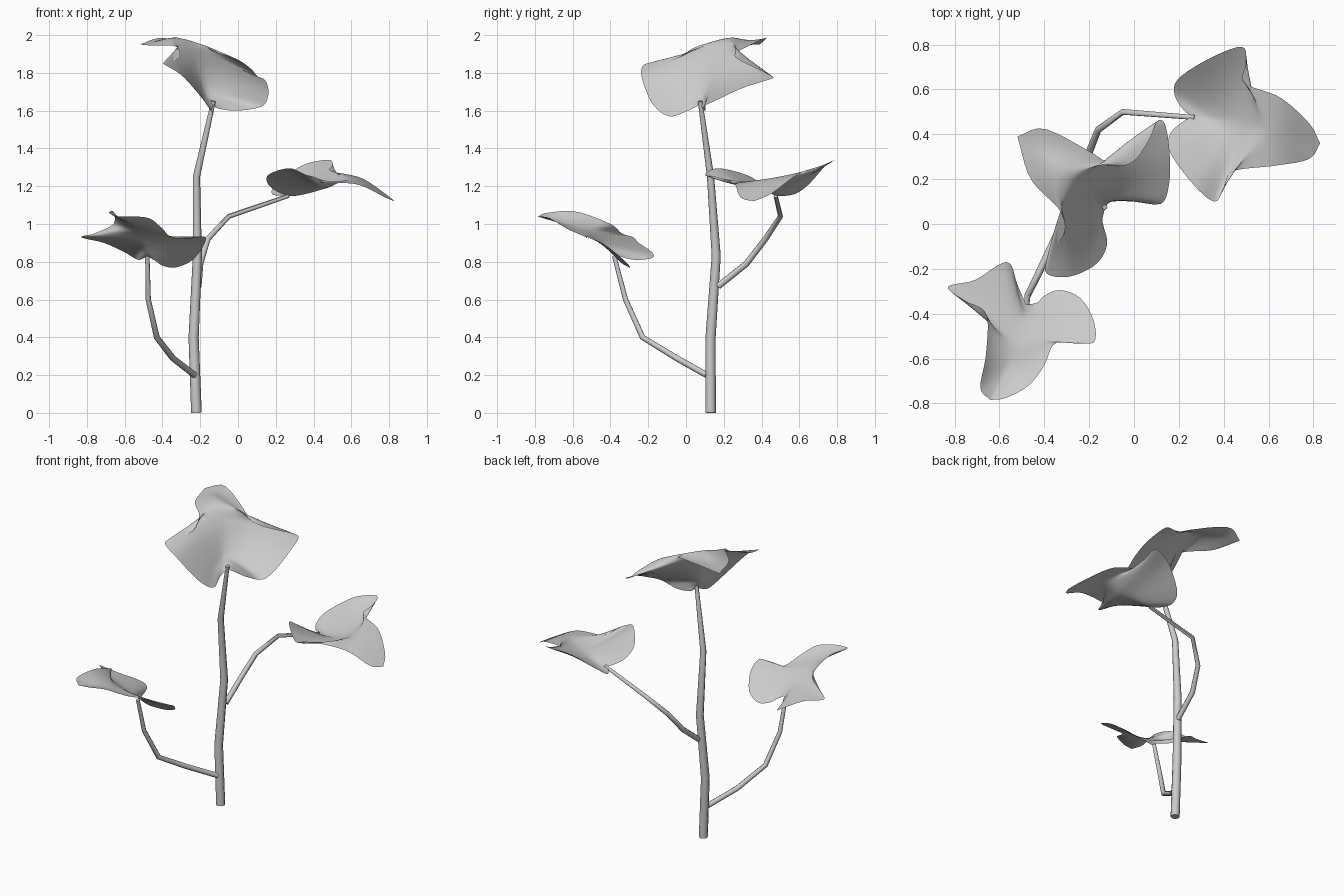
import bpy
from mathutils import Vector

cube = bpy.data.objects.get("Cube")
if cube:
    bpy.data.objects.remove(cube, do_unlink=True)

# One plain grey for the whole plant
grey = bpy.data.materials.new("plain_grey")
grey.use_nodes = True
grey.diffuse_color = (0.6, 0.6, 0.6, 1)
grey.node_tree.nodes["Principled BSDF"].inputs["Base Color"].default_value = grey.diffuse_color


def spline(points, t):
    """Smooth curve through the points, t from 0 to 1."""
    pts = [Vector(p) for p in points]
    last = len(pts) - 1
    i = min(int(t * last), last - 1)
    u = t * last - i
    b, c = pts[i], pts[i + 1]
    a = pts[i - 1] if i > 0 else b * 2 - c
    d = pts[i + 2] if i + 2 <= last else c * 2 - b
    slope_in, slope_out = (c - a) / 2, (d - b) / 2
    return (b + slope_in * u
            + ((c - b) * 3 - slope_in * 2 - slope_out) * u ** 2
            + ((b - c) * 2 + slope_in + slope_out) * u ** 3)


def finish(obj, angle):
    """Assign the material and smooth the shading."""
    obj.data.materials.clear()
    obj.data.materials.append(grey)
    bpy.ops.object.select_all(action='DESELECT')
    obj.select_set(True)
    bpy.context.view_layer.objects.active = obj
    bpy.ops.object.shade_smooth_by_angle(angle=angle)


def stalk(name, path, thick, thin):
    """Tapered tube that follows a bent path."""
    curve = bpy.data.curves.new(name, 'CURVE')
    curve.dimensions = '3D'
    curve.bevel_depth = 1
    curve.bevel_resolution = 2
    curve.use_fill_caps = True
    line = curve.splines.new('POLY')
    line.points.add(len(path) - 1)
    for i, (point, position) in enumerate(zip(line.points, path)):
        point.co = (*position, 1)
        blend = (i / (len(path) - 1)) ** 2
        point.radius = thick + (thin - thick) * blend
    obj = bpy.data.objects.new(name, curve)
    bpy.context.collection.objects.link(obj)
    bpy.ops.object.select_all(action='DESELECT')
    obj.select_set(True)
    bpy.context.view_layer.objects.active = obj
    bpy.ops.object.convert(target='MESH')
    finish(bpy.context.object, 0.8)


def leaf(name, base, tip, rib, one_side, other_side, rows=48, half=8):
    """Three-lobed blade: rows run from one edge over the midrib to the other."""
    middle, edge_a, edge_b = ([base, *part, tip] for part in (rib, one_side, other_side))
    columns = 2 * half + 1
    verts, faces = [], []
    for r in range(rows + 1):
        t = r / rows
        a, m, b = spline(edge_a, t), spline(middle, t), spline(edge_b, t)
        for c in range(-half, half + 1):
            s = c / half
            straight = m + (b - m) * s if s > 0 else m + (m - a) * s
            rounded = m + (b - a) * s / 2 + ((a + b) / 2 - m) * s * s
            verts.append(straight.lerp(rounded, 0.7))
    for r in range(rows):
        for c in range(columns - 1):
            k = r * columns + c
            faces.append((k, k + 1, k + columns + 1, k + columns))
    mesh = bpy.data.meshes.new(name)
    mesh.from_pydata(verts, [], faces)
    obj = bpy.data.objects.new(name, mesh)
    bpy.context.collection.objects.link(obj)
    # Merge the rows that meet in a point at the base and tip
    bpy.context.view_layer.objects.active = obj
    bpy.ops.object.select_all(action='DESELECT')
    obj.select_set(True)
    bpy.ops.object.mode_set(mode='EDIT')
    bpy.ops.mesh.select_all(action='SELECT')
    bpy.ops.mesh.remove_doubles(threshold=0.0005)
    bpy.ops.mesh.normals_make_consistent(inside=False)
    bpy.ops.object.mode_set(mode='OBJECT')
    # Turn the upper side outwards
    if sum(p.normal.z * p.area for p in mesh.polygons) < 0:
        mesh.flip_normals()
    finish(obj, 3.0)


# Stem and side branches
stalk("main_stem", [(-.22, .13, 0), (-.235, .13, .4), (-.215, .16, .83),
                    (-.22, .13, 1.25), (-.13, .075, 1.65)], .028, .012)
stalk("lower_branch", [(-.23, .11, .2), (-.345, -.05, .29), (-.43, -.23, .4),
                       (-.475, -.32, .6), (-.48, -.38, .83)], .017, .012)
stalk("upper_branch", [(-.21, .17, .67), (-.2, .32, .79), (-.16, .42, .92),
                       (-.05, .5, 1.04), (.27, .475, 1.15)], .017, .011)

# Leaves: each edge runs from the base round a side lobe to the tip
leaf("lower_leaf", (-.48, -.36, .83), (-.64, -.785, 1.04),
     [(-.5, -.43, .89), (-.53, -.55, .97)],
     [(-.52, -.27, .81), (-.55, -.18, .82), (-.6, -.18, .85), (-.71, -.25, .9),
      (-.83, -.28, .93), (-.76, -.34, .95), (-.66, -.4, 1.0), (-.66, -.58, 1.065),
      (-.685, -.73, 1.06)],
     [(-.43, -.35, .8), (-.4, -.32, .78), (-.33, -.295, .77), (-.24, -.33, .81),
      (-.18, -.43, .89), (-.18, -.53, .935), (-.28, -.515, .92), (-.36, -.54, .935),
      (-.4, -.63, .975), (-.47, -.72, 1.03), (-.57, -.775, 1.04)])
leaf("upper_leaf", (.26, .48, 1.15), (.83, .36, 1.12),
     [(.34, .465, 1.155), (.47, .44, 1.19), (.62, .41, 1.235)],
     [(.22, .51, 1.15), (.18, .58, 1.16), (.2, .65, 1.21), (.34, .74, 1.31),
      (.48, .79, 1.34), (.5, .72, 1.31), (.49, .63, 1.28), (.65, .565, 1.245),
      (.78, .45, 1.16)],
     [(.21, .45, 1.17), (.16, .4, 1.21), (.16, .32, 1.26), (.27, .17, 1.295),
      (.36, .1, 1.26), (.4, .16, 1.25), (.44, .235, 1.22), (.63, .26, 1.21),
      (.78, .29, 1.14)])
leaf("top_leaf", (-.13, .07, 1.63), (-.52, .39, 1.95),
     [(-.17, .1, 1.7), (-.23, .16, 1.89), (-.31, .23, 1.985)],
     [(-.14, .01, 1.6), (-.12, -.09, 1.57), (-.17, -.18, 1.64), (-.29, -.235, 1.78),
      (-.39, -.22, 1.845), (-.38, -.14, 1.85), (-.31, -.04, 1.88), (-.33, .06, 1.94),
      (-.46, .2, 1.945)],
     [(-.1, .1, 1.61), (0, .1, 1.6), (.12, .09, 1.62), (.155, .17, 1.66),
      (.16, .3, 1.72), (.14, .44, 1.765), (.105, .46, 1.78), (.07, .38, 1.82),
      (0, .28, 1.87), (-.09, .26, 1.9), (-.2, .325, 1.94), (-.4, .425, 1.985)])
